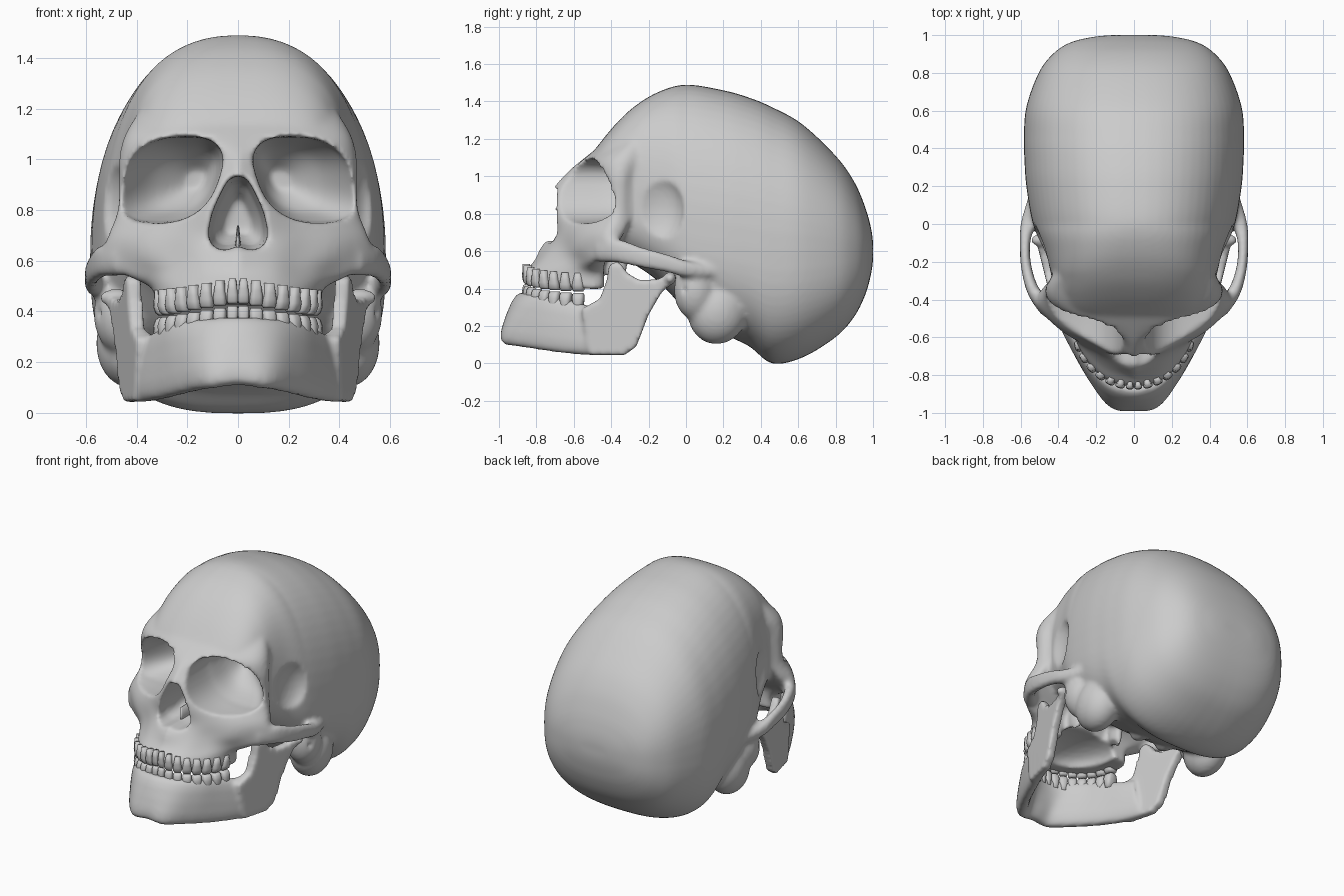
import bpy, bmesh
from math import sin, cos, pi, radians
from mathutils import Vector, Matrix

if "Cube" in bpy.data.objects:
    bpy.data.objects.remove(bpy.data.objects["Cube"])


def spline(rows, k=6):
    """Catmull-Rom interpolation of rows of numbers."""
    p = [rows[0]] + list(rows) + [rows[-1]]
    out = []
    for i in range(1, len(p) - 2):
        for j in range(k):
            t = j / k
            out.append([0.5 * (2*b + (c-a)*t + (2*a-5*b+4*c-d)*t*t + (3*b-a-3*c+d)*t**3)
                        for a, b, c, d in zip(p[i-1], p[i], p[i+1], p[i+2])])
    return out + [list(rows[-1])]


def power(v, n):
    return (1 if v >= 0 else -1) * abs(v) ** (2 / n)


def unit(count, n):
    """Unit superellipse."""
    return [(power(cos(2*pi*i/count), n), power(sin(2*pi*i/count), n)) for i in range(count)]


def loft(bm, rings):
    vs = [[bm.verts.new(p) for p in r] for r in rings]
    for a, b in zip(vs, vs[1:]):
        for i in range(len(a)):
            j = (i + 1) % len(a)
            bm.faces.new((a[i], a[j], b[j], b[i]))
    bm.faces.new(vs[0])
    bm.faces.new(vs[-1])


def strip(bm, rows, n=2.6):
    """Sweep a blade; each row is bottom xyz, top xyz, half thickness."""
    b = [Vector(r[0:3]) for r in rows]
    t = [Vector(r[3:6]) for r in rows]
    mid = [(p + q) / 2 for p, q in zip(b, t)]
    rings = []
    for i, r in enumerate(rows):
        tan = mid[min(i+1, len(mid)-1)] - mid[max(i-1, 0)]
        up = (t[i] - b[i]) / 2
        side = tan.cross(up).normalized() * r[6]
        rings.append([mid[i] + side*c + up*s for c, s in unit(16, n)])
    loft(bm, rings)


def blob(bm, c, r, rot=0):
    m = Matrix.Translation(c) @ Matrix.Rotation(rot, 4, 'X') @ Matrix.Diagonal((*r, 1))
    bmesh.ops.create_icosphere(bm, subdivisions=3, radius=1, matrix=m)


def finish(bm, name):
    bmesh.ops.recalc_face_normals(bm, faces=bm.faces)
    me = bpy.data.meshes.new(name)
    bm.to_mesh(me)
    bm.free()
    for p in me.polygons:
        p.use_smooth = True
    ob = bpy.data.objects.new(name, me)
    bpy.context.collection.objects.link(ob)
    return ob


def fuse(ob, size):
    m = ob.modifiers.new("fuse", 'REMESH')
    m.mode, m.voxel_size, m.use_smooth_shade = 'VOXEL', size, True


def soften(ob, times):
    m = ob.modifiers.new("soften", 'SMOOTH')
    m.factor, m.iterations = 0.5, times


# Braincase: y, top, widest height, bottom, half width
bm = bmesh.new()
case = [(1.0, .65, .6, .55, .12), (.99, .72, .6, .48, .22), (.96, .83, .6, .37, .34),
        (.9, .97, .6, .25, .43), (.8, 1.11, .6, .14, .505), (.62, 1.28, .6, .03, .57),
        (.46, 1.37, .6, 0, .583), (.34, 1.42, .62, .09, .58), (.2, 1.46, .64, .16, .57),
        (0, 1.49, .68, .29, .535), (-.15, 1.45, .75, .44, .475), (-.28, 1.37, .82, .53, .435),
        (-.38, 1.275, .87, .58, .41), (-.47, 1.165, .9, .7, .36), (-.54, 1.07, .95, .85, .2)]
rings = []
for y, top, mid, bot, w in spline(case):
    up, low = unit(64, 2.3 + .7*min(1, max(0, -y/.25))), unit(64, 2.7)
    rings.append([(w*u[0], y, mid + (top-mid)*u[1]) if u[1] >= 0 else
                  (w*l[0], y, mid + (mid-bot)*l[1]) for u, l in zip(up, low)])
loft(bm, rings)

# Face: z, then half outline x, y from the centre round to the back
face = [(1.22, 0, -.38, .15, -.37, .25, -.34, .33, -.30, .37, -.25, .35, -.2),
        (1.1, 0, -.54, .15, -.53, .30, -.48, .41, -.41, .445, -.33, .42, -.25),
        (1.0, 0, -.66, .07, -.62, .25, -.54, .42, -.44, .47, -.35, .43, -.28),
        (.92, 0, -.715, .07, -.68, .2, -.57, .40, -.45, .47, -.36, .43, -.28),
        (.80, 0, -.71, .10, -.70, .22, -.61, .40, -.47, .475, -.37, .44, -.29),
        (.70, 0, -.71, .13, -.69, .25, -.63, .40, -.54, .51, -.42, .48, -.33),
        (.62, 0, -.78, .14, -.72, .24, -.65, .38, -.57, .53, -.42, .48, -.38),
        (.55, 0, -.81, .14, -.77, .25, -.67, .35, -.57, .46, -.48, .36, -.43),
        (.49, 0, -.865, .14, -.825, .25, -.72, .32, -.59, .335, -.50, .31, -.44),
        (.43, 0, -.865, .14, -.825, .25, -.72, .32, -.58, .33, -.48, .29, -.435)]
rings = []
for r in spline(face, 4):
    half = spline([(r[i], r[i+1]) for i in range(1, 13, 2)], 4)
    # the biting edge of the bone drops towards the back
    rings.append([(s*x, y, r[0] + (.02 - .16*abs(x) if r[0] < .47 else 0))
                  for s, h in ((1, half), (-1, half[:0:-1])) for x, y in h])
loft(bm, rings)

# Cheek arches, mastoids, ear bones, pterygoid plates
arch = [(.45, -.46, .6, .06, .045), (.53, -.36, .60, .065, .034), (.57, -.23, .565, .056, .028),
        (.577, -.1, .535, .05, .028), (.56, .0, .505, .045, .04), (.51, .14, .49, .035, .05)]
for s in (1, -1):
    strip(bm, spline([(s*x, y, z-h, s*x, y, z+h, t) for x, y, z, h, t in arch]))
    blob(bm, (s*.435, .17, .275), (.125, .16, .175), -.25)
    blob(bm, (s*.46, .05, .39), (.11, .115, .16))
    blob(bm, (s*.16, -.37, .53), (.03, .06, .12))
    blob(bm, (s*.1, .2, .2), (.05, .1, .06))
skull = finish(bm, "skull")
fuse(skull, .014)

# Cutters: eye sockets, nose opening, palate, ear canals, temples
bm = bmesh.new()
socket = [(-.95, .30, .215, .165), (-.6, .28, .205, .172), (-.45, .268, .195, .167),
          (-.38, .26, .18, .16), (-.26, .22, .125, .12), (-.16, .17, .04, .04)]
for s in (1, -1):
    loft(bm, [[(s*(cx + rx*c - .33*rz*q), y, .92 + rz*q) for c, q in unit(40, 2.6)]
              for y, cx, rx, rz in spline(socket)])
    blob(bm, (s*.58, -.01, .395), (.05, .022, .03))
    blob(bm, (s*.535, -.17, .83), (.1, .16, .2))
nose = [(0, .935), (.035, .92), (.065, .87), (.1, .79), (.115, .71), (.1, .66), (.05, .642), (0, .66)]
pear = spline(nose, 3)
pear = pear + [(-x, z) for x, z in pear[-2:0:-1]]
loft(bm, [[(x*k, y, .76 + (z-.76)*k) for x, z in pear]
          for y, k in ((-.95, 1), (-.62, 1), (-.5, .85), (-.4, .45))])
blob(bm, (0, -.5, .42), (.21, .27, .1))
cutter = finish(bm, "opening_cutter")
cutter.hide_render = True
cutter.hide_viewport = True
m = skull.modifiers.new("openings", 'BOOLEAN')
m.operation, m.object, m.solver = 'DIFFERENCE', cutter, 'EXACT'
fuse(skull, .0125)
soften(skull, 7)

# Nasal septum
bm = bmesh.new()
loft(bm, [[(w*c, -.5 + .12*q, z) for c, q in unit(12, 2)] for z, w in ((.63, .02), (.68, .01), (.74, .004))])
finish(bm, "nasal_septum")

# Lower jaw: body sweep, then ramus plates with condyles
bm = bmesh.new()
jaw = [(0, -.965, .11, 0, -.865, .375, .05), (.10, -.96, .098, .13, -.825, .37, .047),
       (.19, -.84, .08, .23, -.725, .36, .045), (.29, -.67, .055, .285, -.62, .34, .045),
       (.37, -.51, .042, .33, -.52, .31, .045), (.405, -.4, .045, .37, -.43, .30, .035)]
strip(bm, spline([(-r[0], r[1], r[2], -r[3], *r[4:]) for r in jaw[:0:-1]] + jaw), 2.8)
ramus = [(-.52, .045), (-.33, .042), (-.265, .09), (-.2, .26), (-.13, .38), (-.06, .44), (-.08, .475),
         (-.15, .45), (-.25, .445), (-.31, .48), (-.36, .545), (-.41, .53), (-.425, .44),
         (-.46, .345), (-.56, .29)]
for s in (1, -1):
    loft(bm, [[(s*(.385 + (y+.5)*.25 + d), y, z) for y, z in ramus] for d in (-.03, .03)])
    blob(bm, (s*.48, -.085, .455), (.07, .035, .035))
jaw_ob = finish(bm, "lower_jaw")
fuse(jaw_ob, .0125)
soften(jaw_ob, 9)


# Teeth along the dental arch
def arch_point(u):
    t = radians(88) * u ** 1.1
    return Vector((.295*sin(t), -.53 - .325*cos(t), 0))


for name, sign, length in (("upper_teeth", 1, .1), ("lower_teeth", -1, .1)):
    bm = bmesh.new()
    for i in range(8):
        a, c, b = (arch_point(q / 8) for q in (i, i + .5, i + 1))
        tan = (b - a).normalized()
        out = Vector((tan.y, -tan.x, 0))
        w = (b - a).length * .49
        bite = .43 - .17*c.x + sign*.004
        depth = .022 + .02 * i / 7
        for s in (1, -1):
            rings = []
            for h, k, d in ((0, .8, .5), (.01, .97, .8), (.035, 1, 1), (.06, .85, .95), (length, .6, .9)):
                ring = [c + tan*w*k*p + out*depth*d*q for p, q in unit(14, 3)]
                rings.append([(s*v.x, v.y, bite + sign*h) for v in ring])
            loft(bm, rings)
    finish(bm, name)
